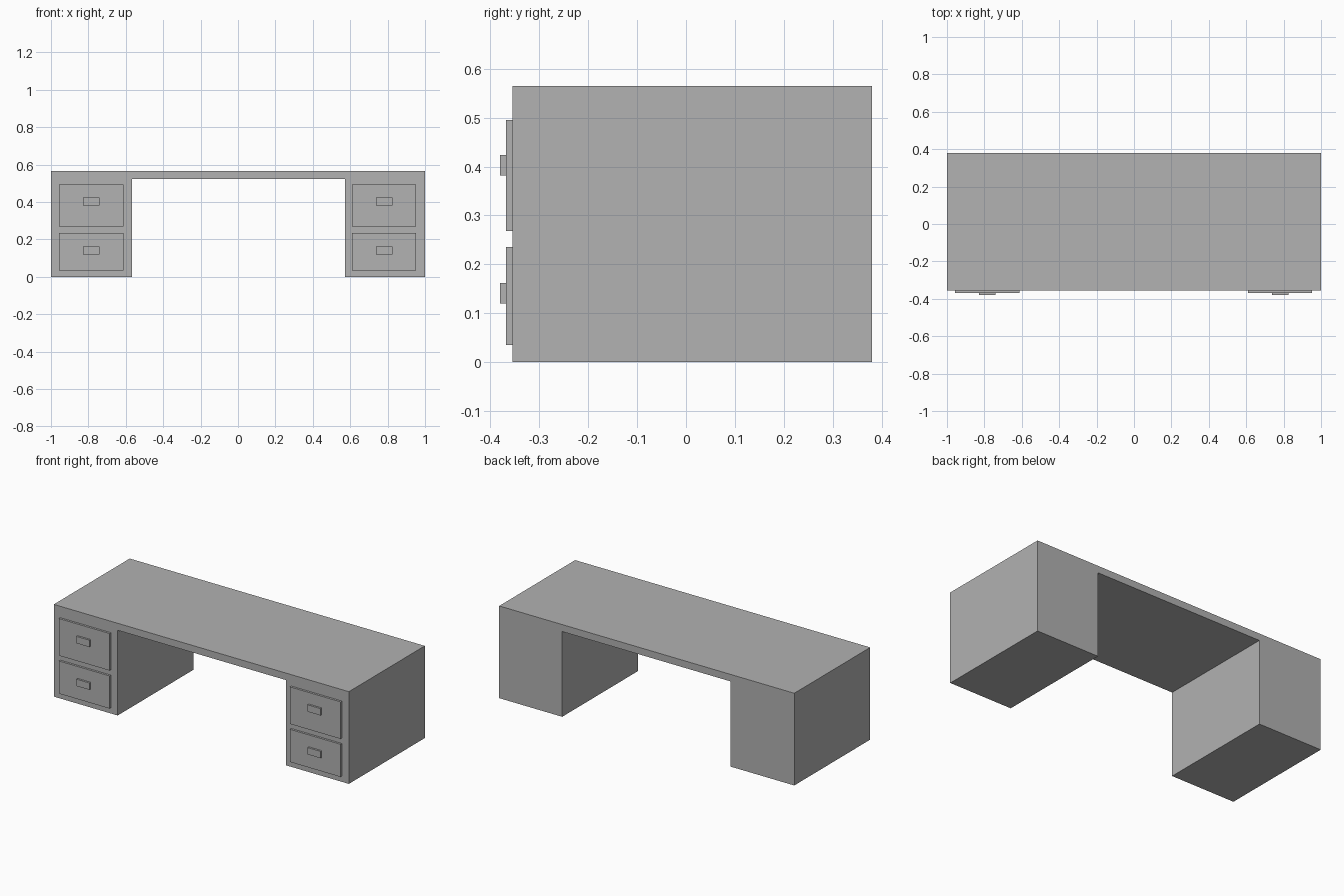
import bpy
import bmesh

default = bpy.data.objects.get("Cube")
if default:
    bpy.data.objects.remove(default, do_unlink=True)

# Single flat colour
GREY = (0.445, 0.445, 0.445, 1.0)
grey = bpy.data.materials.new("plain grey")
grey.use_nodes = True
grey.diffuse_color = GREY
grey.node_tree.nodes["Principled BSDF"].inputs["Base Color"].default_value = GREY

BACK, FRONT = 0.38, -0.355
DRAWER_FRONT, HANDLE_FRONT = -0.368, -0.38
TOP, UNDERSIDE = 0.565, 0.522


def extrude_profile(name, points, y_front, y_back):
    """Solid made by pushing an x-z outline from y_front to y_back."""
    bm = bmesh.new()
    face = bm.faces.new([bm.verts.new((x, y_front, z)) for x, z in points])
    moved = bmesh.ops.extrude_face_region(bm, geom=[face])["geom"]
    verts = [v for v in moved if isinstance(v, bmesh.types.BMVert)]
    bmesh.ops.translate(bm, verts=verts, vec=(0, y_back - y_front, 0))
    bmesh.ops.recalc_face_normals(bm, faces=bm.faces)
    mesh = bpy.data.meshes.new(name)
    bm.to_mesh(mesh)
    bm.free()
    mesh.materials.append(grey)
    obj = bpy.data.objects.new(name, mesh)
    bpy.context.collection.objects.link(obj)
    return obj


def panel(name, x, half_width, z0, z1, y_front, y_back):
    a, b = x - half_width, x + half_width
    return extrude_profile(name, [(a, z0), (b, z0), (b, z1), (a, z1)], y_front, y_back)


# Desktop and both pedestals as one arch-shaped body
extrude_profile("desk_body", [
    (-1, 0), (-0.567, 0), (-0.567, UNDERSIDE), (0.573, UNDERSIDE),
    (0.573, 0), (1, 0), (1, TOP), (-1, TOP)], FRONT, BACK)

# Drawer fronts and their handles
for side, x in (("right", -0.785), ("left", 0.781)):
    for level, z0, z1, h0, h1 in (("lower", 0.035, 0.235, 0.12, 0.162),
                                  ("upper", 0.268, 0.495, 0.382, 0.424)):
        panel(f"{side}_{level}_drawer", x, 0.172, z0, z1, DRAWER_FRONT, FRONT)
        panel(f"{side}_{level}_handle", x, 0.044, h0, h1, HANDLE_FRONT, DRAWER_FRONT)
